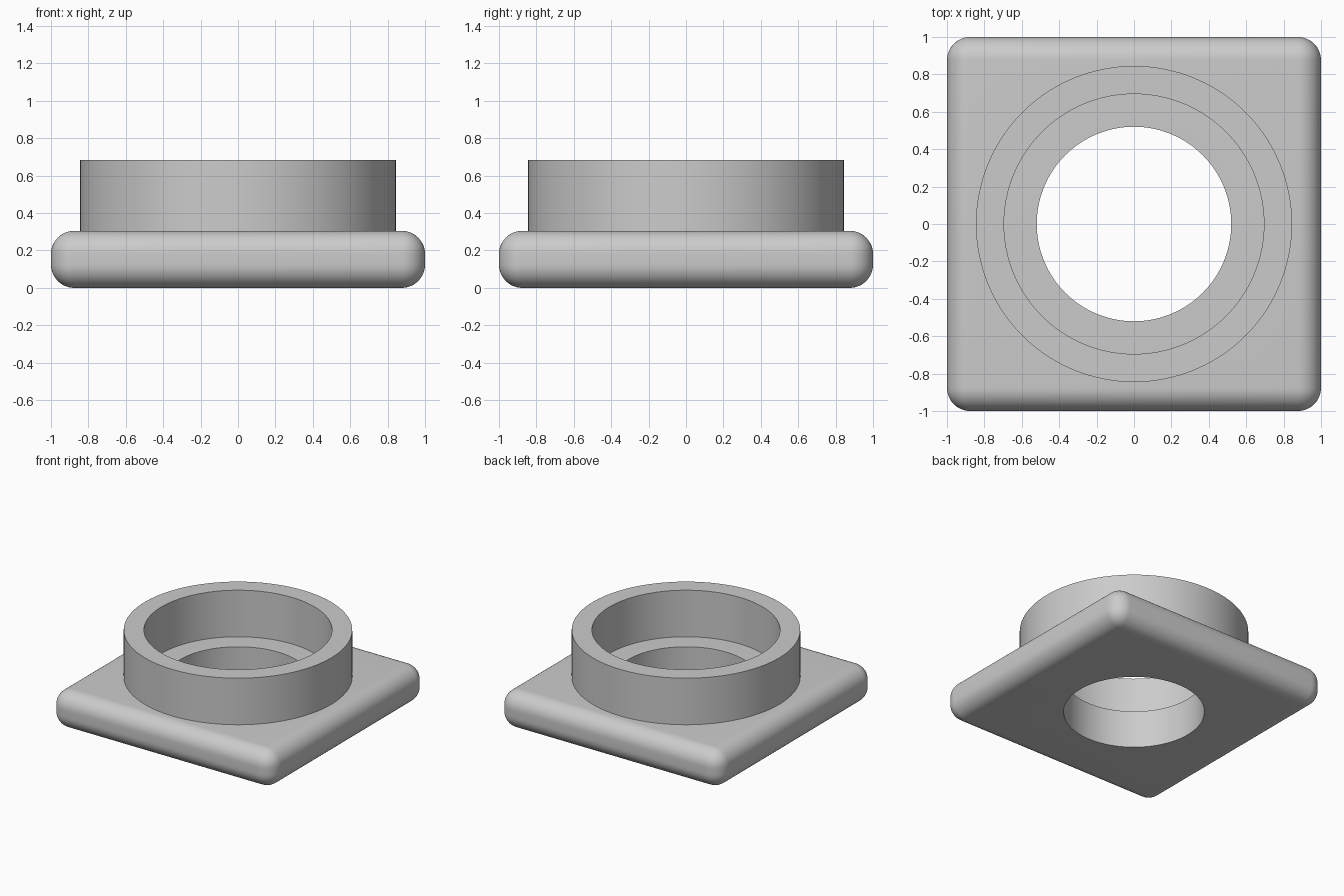
import bpy
import math

SEGMENTS = 128
PLATE_HEIGHT = 0.305
TOP = 0.685

cube = bpy.data.objects.get("Cube")
if cube:
    bpy.data.objects.remove(cube, do_unlink=True)

grey = bpy.data.materials.new("plain_grey")
grey.use_nodes = True
colour = (0.6, 0.6, 0.6, 1)
grey.diffuse_color = colour
grey.node_tree.nodes["Principled BSDF"].inputs["Base Color"].default_value = colour


def cylinder(name, radius, bottom, top):
    bpy.ops.mesh.primitive_cylinder_add(
        vertices=SEGMENTS, radius=radius, depth=top - bottom,
        location=(0, 0, (bottom + top) / 2))
    obj = bpy.context.object
    obj.name = name
    obj.data.materials.append(grey)
    return obj


def cut_hole(obj, radius):
    """Bore a round hole straight through an object."""
    cutter = cylinder(obj.name + "_cutter", radius, -1, 2)
    cutter.hide_render = True
    mod = obj.modifiers.new("hole", 'BOOLEAN')
    mod.operation = 'DIFFERENCE'
    mod.solver = 'EXACT'
    mod.object = cutter
    bpy.context.view_layer.objects.active = obj
    bpy.ops.object.modifier_apply(modifier=mod.name)
    bpy.data.objects.remove(cutter, do_unlink=True)


def smooth(obj):
    bpy.ops.object.select_all(action='DESELECT')
    obj.select_set(True)
    bpy.context.view_layer.objects.active = obj
    bpy.ops.object.shade_smooth_by_angle(angle=math.radians(30))


# Square base plate with rounded edges and a through hole
bpy.ops.mesh.primitive_cube_add(size=1, location=(0, 0, PLATE_HEIGHT / 2))
plate = bpy.context.object
plate.name = "base_plate"
plate.scale = (2, 2, PLATE_HEIGHT)
bpy.ops.object.transform_apply(location=False, rotation=False, scale=True)
plate.data.materials.append(grey)
bevel = plate.modifiers.new("rounded_edges", 'BEVEL')
bevel.width = 0.125
bevel.segments = 12
bpy.ops.object.modifier_apply(modifier=bevel.name)
cut_hole(plate, 0.52)
smooth(plate)

# Round collar, wider inside than the hole so that a ledge remains
collar = cylinder("collar", 0.845, PLATE_HEIGHT - 0.03, TOP)
cut_hole(collar, 0.695)
smooth(collar)
